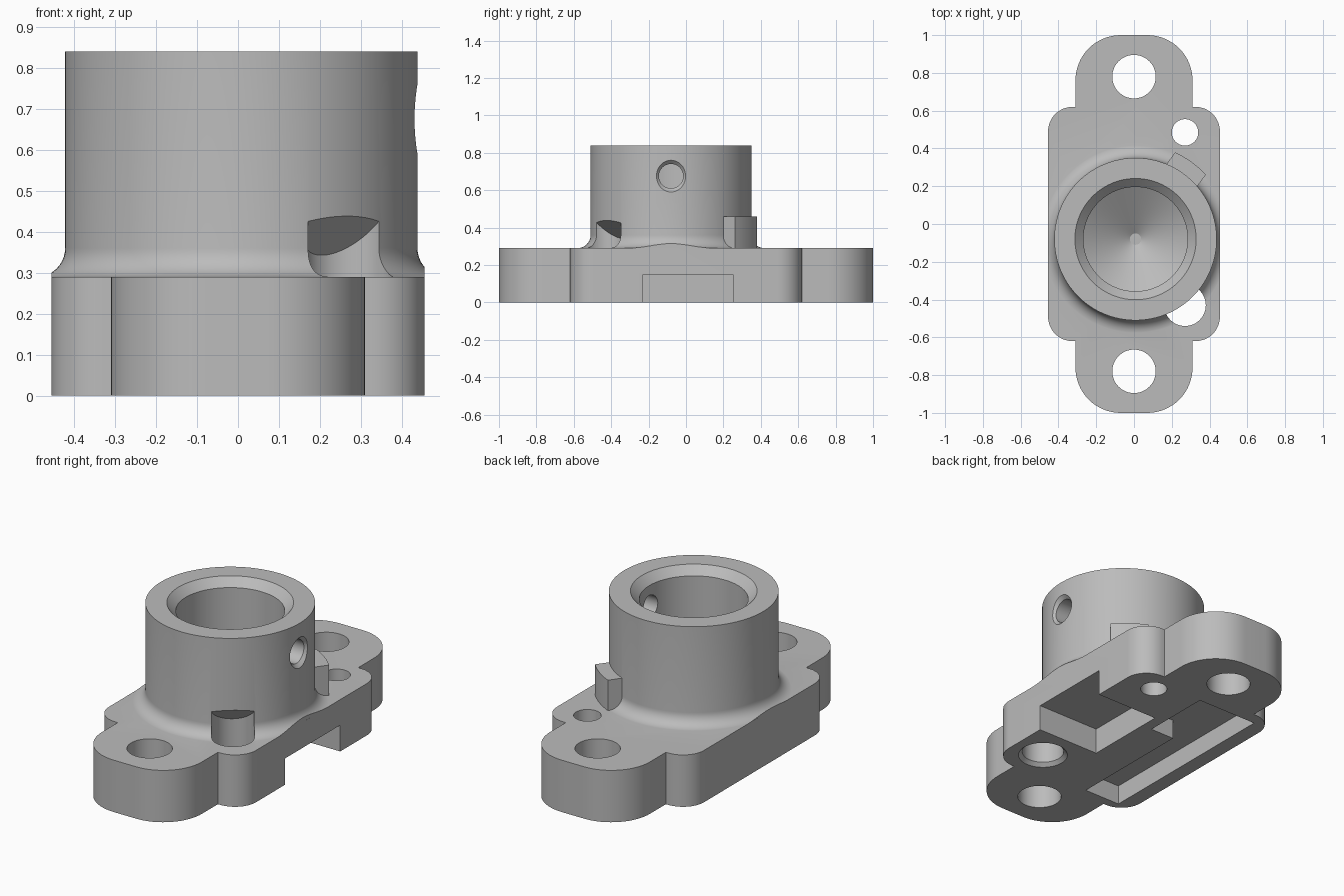
import bpy, bmesh, math
from mathutils import Matrix, Vector

if "Cube" in bpy.data.objects:
    bpy.data.objects.remove(bpy.data.objects["Cube"], do_unlink=True)

metal = bpy.data.materials.new("grey_metal")
metal.use_nodes = True
GREY = (0.5, 0.5, 0.5, 1)
metal.diffuse_color = GREY
metal.node_tree.nodes["Principled BSDF"].inputs["Base Color"].default_value = GREY


def finish(name, bm, matrix=Matrix()):
    bm.transform(matrix)
    bmesh.ops.recalc_face_normals(bm, faces=bm.faces)
    mesh = bpy.data.meshes.new(name)
    bm.to_mesh(mesh)
    bm.free()
    mesh.materials.append(metal)
    obj = bpy.data.objects.new(name, mesh)
    bpy.context.collection.objects.link(obj)
    return obj


def arc(cx, cy, r, start, end, steps=16):
    angles = [math.radians(start + (end - start) * i / steps) for i in range(steps + 1)]
    return [(cx + r * math.cos(a), cy + r * math.sin(a)) for a in angles]


def prism(name, outline, z0, z1, matrix=Matrix()):
    bm = bmesh.new()
    low = [bm.verts.new((x, y, z0)) for x, y in outline]
    high = [bm.verts.new((x, y, z1)) for x, y in outline]
    bm.faces.new(low)
    bm.faces.new(high)
    for i in range(len(low)):
        j = (i + 1) % len(low)
        bm.faces.new((low[i], low[j], high[j], high[i]))
    return finish(name, bm, matrix)


def box(name, x0, x1, y0, y1, z0, z1):
    return prism(name, [(x0, y0), (x1, y0), (x1, y1), (x0, y1)], z0, z1)


def lathe(name, profile, matrix, segs=64):
    bm = bmesh.new()
    rings = []
    for r, z in profile:
        rings.append([bm.verts.new((x, y, z)) for x, y in arc(0, 0, r, 0, 360, segs)[:-1]])
    bm.faces.new(rings[0])
    bm.faces.new(rings[-1])
    for a, b in zip(rings, rings[1:]):
        for i in range(segs):
            j = (i + 1) % segs
            bm.faces.new((a[i], a[j], b[j], b[i]))
    return finish(name, bm, matrix)


def combine(target, tool, operation):
    mod = target.modifiers.new(tool.name, "BOOLEAN")
    mod.operation, mod.solver, mod.object = operation, "EXACT", tool
    bpy.context.view_layer.objects.active = target
    bpy.ops.object.modifier_apply(modifier=mod.name)
    bpy.data.objects.remove(tool, do_unlink=True)


def at(x, y, z=0):
    return Matrix.Translation((x, y, z))


HALF_W, TOP, HEIGHT, BOSS_R, FILLET = 0.455, 0.29, 0.84, 0.43, 0.07
BOSS = Vector((0.008, -0.08, 0))
boss_at = Matrix.Translation(BOSS)

# Flange plate: one rounded quarter, mirrored four ways
q = arc(0.325, 0.49, 0.13, 0, 90) + [(0.31, 0.62)] + arc(0.07, 0.76, 0.24, 0, 90)
outline = (q + [(-x, y) for x, y in reversed(q)]
           + [(-x, -y) for x, y in q] + [(x, -y) for x, y in reversed(q)])
housing = prism("flange_housing", outline, 0, TOP)

# Round boss with a foot fillet trimmed to the plate sides
foot = arc(BOSS_R + FILLET, TOP + FILLET, FILLET, 270, 180, 10)
foot[0] = (foot[0][0], TOP - 0.0005)
boss = lathe("boss", [(0.4, 0.2), (0.49, 0.28)] + foot + [(BOSS_R, HEIGHT)], boss_at, 128)
trim = HALF_W - 0.0001
combine(boss, box("boss_trim", -trim, trim, -0.9, 0.9, 0.1, 1), "INTERSECT")

# Locating tab on the side of the boss
tab_outline = [(0.36, -0.1)] + arc(0, 0, 0.505, -11.5, 11.5, 8) + [(0.36, 0.1)]
tab = prism("locating_tab", tab_outline, 0.2, 0.46,
            boss_at @ Matrix.Rotation(math.radians(54), 4, "Z"))
for part in (boss, tab):
    combine(housing, part, "UNION")

# Blind bore with chamfered mouth and conical bottom
cutters = [lathe("bore", [(0.03, 0.2), (0.276, 0.36), (0.276, 0.795), (0.336, 0.855)],
                 boss_at, 96)]

# Countersunk cross hole through the +x wall
cutters.append(lathe("cross_hole", [(0.065, 0.15), (0.065, 0.41), (0.115, 0.46)],
                     at(BOSS.x, BOSS.y, 0.675) @ Matrix.Rotation(math.pi / 2, 4, "Y")))

# Mounting holes in both ears, and a small pin hole
for y in (-0.78, 0.78):
    cutters.append(lathe("ear_hole", [(0.115, -0.1), (0.115, 0.5)], at(0, y)))
cutters.append(lathe("pin_hole", [(0.07, -0.1), (0.07, 0.4)], at(0.27, 0.485)))

# Relief hole biting into the boss under a sloped roof
hole = Vector((0.27, -0.43, 0))
out = (hole - BOSS).normalized()
relief = lathe("relief_hole", [(0.15, -0.02), (0.11, 0.02), (0.11, 0.445)],
               Matrix.Translation(hole))
for v in relief.data.vertices:
    if v.co.z > 0.4:
        v.co.z += 0.93 * (v.co - hole).dot(out)
cutters.append(relief)

# Underside: side-opening pocket and a stepped long slot
cutters.append(box("side_pocket", 0.067, 0.6, -0.233, 0.253, -0.1, 0.147))
slot = [(-0.37, -0.57), (-0.145, -0.57), (-0.145, 0.15), (0.005, 0.15), (0.005, 0.55), (-0.37, 0.55)]
cutters.append(prism("stepped_slot", slot, -0.1, 0.11))

for cutter in cutters:
    combine(housing, cutter, "DIFFERENCE")

# Smooth curved walls, crisp edges
bpy.ops.object.select_all(action="DESELECT")
housing.select_set(True)
bpy.context.view_layer.objects.active = housing
bpy.ops.object.shade_smooth_by_angle(angle=math.radians(25))
